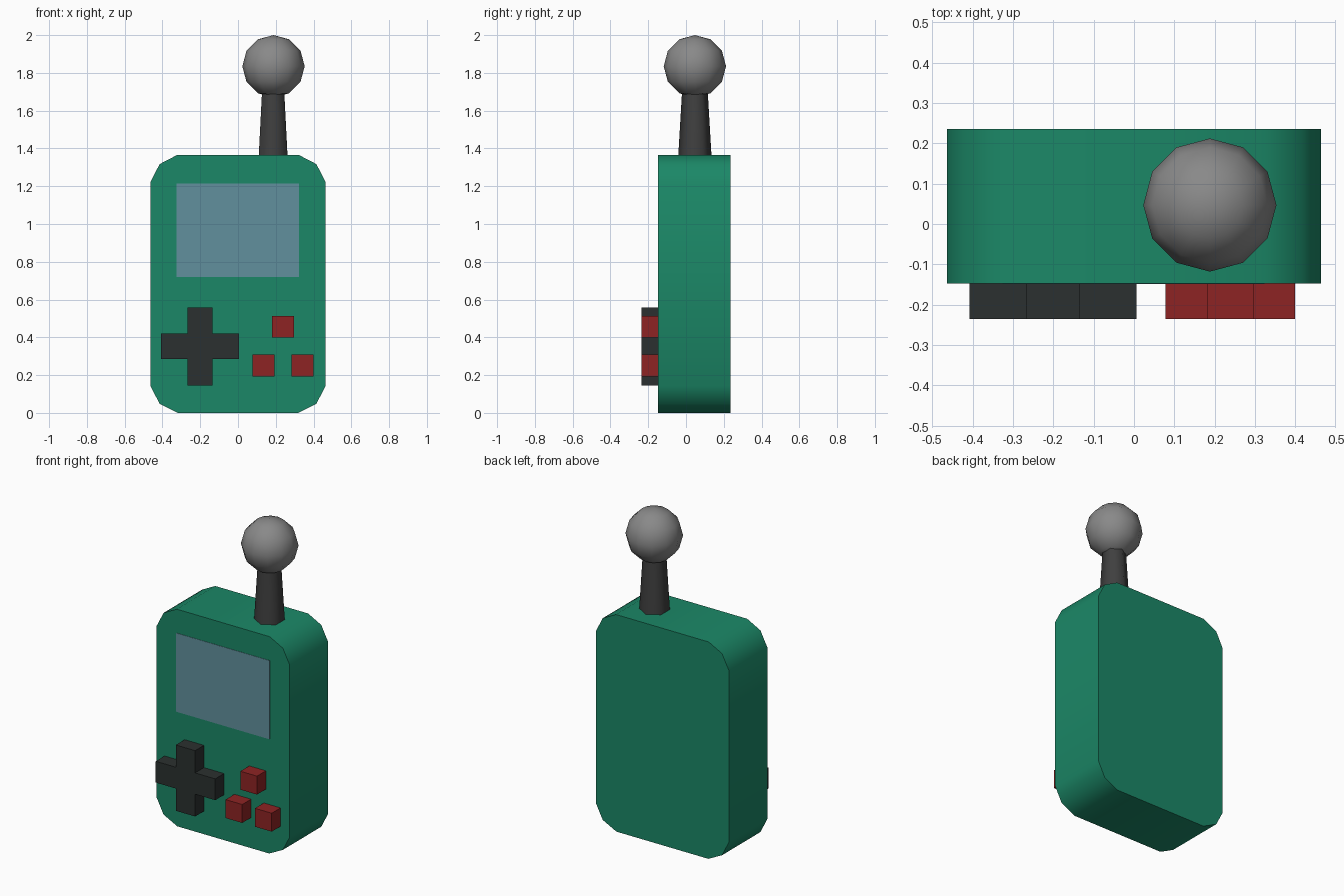
import bpy, bmesh
from math import radians, pi
from mathutils import Matrix

if "Cube" in bpy.data.objects:
    bpy.data.objects.remove(bpy.data.objects["Cube"])

FRONT, BACK, RAISED = -0.147, 0.235, -0.235


def material(name, rgb):
    m = bpy.data.materials.new(name)
    m.diffuse_color = (*rgb, 1)
    m.use_nodes = True
    m.node_tree.nodes["Principled BSDF"].inputs["Base Color"].default_value = m.diffuse_color
    return m


green = material("case_green", (0.011, 0.245, 0.135))
glass = material("screen_blue", (0.12, 0.28, 0.34))
black = material("pad_black", (0.024, 0.03, 0.029))
red = material("button_red", (0.27, 0.017, 0.017))
dark = material("stick_dark", (0.05, 0.05, 0.05))
grey = material("knob_grey", (0.25, 0.25, 0.25))


def finish(bm, name, mat, smooth_angle=None):
    bmesh.ops.recalc_face_normals(bm, faces=bm.faces)
    mesh = bpy.data.meshes.new(name)
    bm.to_mesh(mesh)
    bm.free()
    ob = bpy.data.objects.new(name, mesh)
    bpy.context.collection.objects.link(ob)
    mesh.materials.append(mat)
    if smooth_angle:
        bpy.ops.object.select_all(action='DESELECT')
        ob.select_set(True)
        bpy.context.view_layer.objects.active = ob
        bpy.ops.object.shade_smooth_by_angle(angle=radians(smooth_angle))
    return ob


def prism(name, outline, y0, y1, mat, smooth_angle=None):
    """Extrude an (x, z) outline from y0 back to y1."""
    bm = bmesh.new()
    face = bm.faces.new([bm.verts.new((x, y0, z)) for x, z in outline])
    ext = bmesh.ops.extrude_face_region(bm, geom=[face])
    verts = [g for g in ext["geom"] if isinstance(g, bmesh.types.BMVert)]
    bmesh.ops.translate(bm, verts=verts, vec=(0, y1 - y0, 0))
    return finish(bm, name, mat, smooth_angle)


def rect(x0, x1, z0, z1):
    return [(x0, z0), (x1, z0), (x1, z1), (x0, z1)]


# Case with two-step rounded corners
right = [(0.32, 0), (0.415, 0.048), (0.463, 0.142),
         (0.463, 1.223), (0.415, 1.317), (0.323, 1.365)]
case = right + [(-x, z) for x, z in reversed(right)]
prism("case", case, FRONT, BACK, green, 65)

# Screen, practically flush with the case
prism("screen", rect(-0.326, 0.324, 0.72, 1.215), FRONT - 0.002, FRONT + 0.005, glass)

# Direction pad as one cross
cx, cz, arm, half = -0.201, 0.352, 0.207, 0.067
quarter = [(arm, -half), (arm, half), (half, half)]
cross = []
for _ in range(4):
    cross += [(cx + x, cz + z) for x, z in quarter]
    quarter = [(-z, x) for x, z in quarter]
prism("direction_pad", cross, RAISED, FRONT, black)

# Three square buttons
for i, (x, z) in enumerate([(0.239, 0.456), (0.136, 0.25), (0.341, 0.25)]):
    s = 0.058
    prism(f"button_{i + 1}", rect(x - s, x + s, z - s, z + s), RAISED, FRONT, red)

# Tapered six-sided stick, corners pointing to front and back
SX, SY = 0.186, 0.047
bm = bmesh.new()
bmesh.ops.create_cone(bm, cap_ends=True, segments=6, radius1=0.088, radius2=0.068,
                      depth=0.34)
pts = [v.co for v in bm.verts]
turn = 0 if max(abs(p.y) for p in pts) > max(abs(p.x) for p in pts) else pi / 2
bmesh.ops.transform(bm, verts=bm.verts,
                    matrix=Matrix.Translation((SX, SY, 1.53)) @ Matrix.Rotation(turn, 4, 'Z'))
finish(bm, "stick", dark, 65)

# Ball knob
bm = bmesh.new()
bmesh.ops.create_uvsphere(bm, u_segments=12, v_segments=6, radius=0.165,
                          matrix=Matrix.Translation((SX + 0.002, SY, 1.835)))
finish(bm, "knob", grey, 65)
